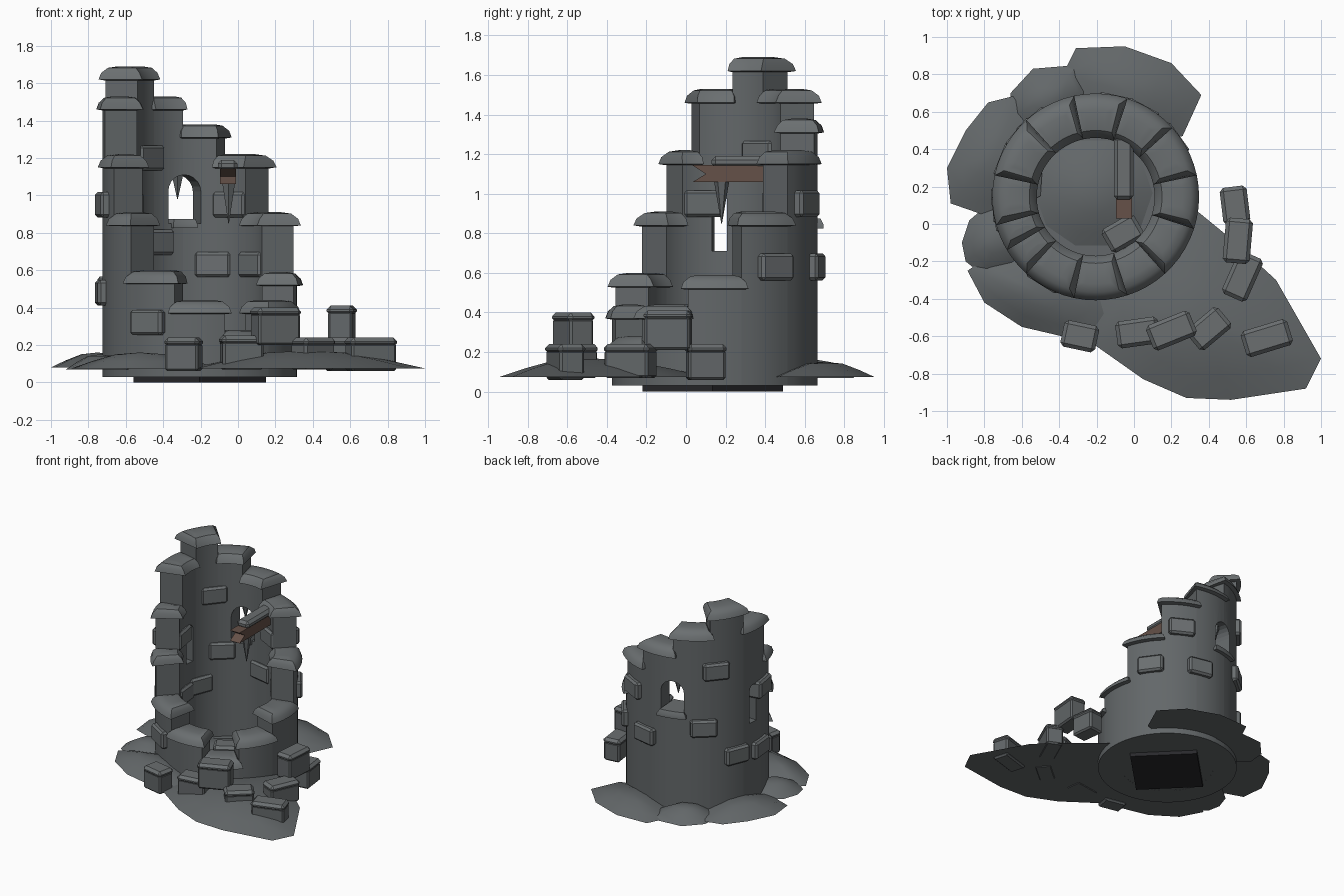
import bpy, bmesh, math
from mathutils import Matrix, Vector

if "Cube" in bpy.data.objects:
    bpy.data.objects.remove(bpy.data.objects["Cube"])

CX, CY = -0.205, 0.145
R_IN, R_OUT = 0.345, 0.52


def mat(name, c):
    m = bpy.data.materials.new(name)
    m.diffuse_color = (*c, 1)
    m.use_nodes = True
    m.node_tree.nodes["Principled BSDF"].inputs["Base Color"].default_value = m.diffuse_color
    return m


STONE = mat("wall stone", (0.125, 0.137, 0.142))
TRIM = mat("trim stone", (0.145, 0.158, 0.163))
WOOD = mat("old wood", (0.13, 0.082, 0.065))
DARK = mat("dark footing", (0.022, 0.022, 0.025))


def finish(bm, name, m, smooth=True):
    bmesh.ops.recalc_face_normals(bm, faces=bm.faces)
    me = bpy.data.meshes.new(name)
    bm.to_mesh(me)
    bm.free()
    ob = bpy.data.objects.new(name, me)
    bpy.context.collection.objects.link(ob)
    me.materials.append(m)
    bpy.ops.object.select_all(action='DESELECT')
    ob.select_set(True)
    bpy.context.view_layer.objects.active = ob
    if smooth:
        bpy.ops.object.shade_smooth_by_angle(angle=math.radians(35))
    return ob


def loft(bm, rings):
    """Closed rings of points, bridged and capped at both ends."""
    vs = [[bm.verts.new(p) for p in r] for r in rings]
    n = len(vs[0])
    for a, b in zip(vs, vs[1:]):
        for i in range(n):
            j = (i + 1) % n
            bm.faces.new((a[i], a[j], b[j], b[i]))
    return vs


def sector(name, layers, m, steps=6):
    """Curved block around the tower; layers are (r_in, r_out, a0, a1, z)."""
    bm = bmesh.new()
    rings = []
    for ri, ro, a0, a1, z in layers:
        angs = [math.radians(a0 + (a1 - a0) * i / steps) for i in range(steps + 1)]
        pts = [(ro, a) for a in angs] + [(ri, a) for a in reversed(angs)]
        rings.append([(CX + r * math.cos(a), CY + r * math.sin(a), z) for r, a in pts])
    vs = loft(bm, rings)
    n = len(vs[0])
    for ring in (vs[0], vs[-1]):
        for i in range(steps):
            bm.faces.new((ring[i], ring[i + 1], ring[n - 2 - i], ring[n - 1 - i]))
    return finish(bm, name, m)


def block(name, size, loc, rot, m, bevel=0.015, tilt=0):
    bm = bmesh.new()
    bmesh.ops.create_cube(bm, size=1)
    bmesh.ops.scale(bm, vec=size, verts=bm.verts)
    if bevel:
        bmesh.ops.bevel(bm, geom=bm.edges[:], offset=bevel, segments=1, affect='EDGES')
    bm.transform(Matrix.Translation(loc) @ Matrix.Rotation(math.radians(rot), 4, 'Z')
                 @ Matrix.Rotation(math.radians(tilt), 4, 'X'))
    return finish(bm, name, m, False)


def on_wall(angle, r, z):
    a = math.radians(angle)
    return Vector((CX + r * math.cos(a), CY + r * math.sin(a), z))


def arch_cutter(angle, width, z0, z1):
    """Arched prism pointing outwards through the wall."""
    h = width / 2
    prof = [(-h, z0), (h, z0)]
    prof += [(h * math.cos(t * math.pi / 10), z1 - h + h * math.sin(t * math.pi / 10)) for t in range(11)]
    bm = bmesh.new()
    vs = loft(bm, [[(x, y, z) for y, z in prof] for x in (0.25, 0.65)])
    bm.faces.new(vs[0])
    bm.faces.new(vs[1])
    bm.transform(Matrix.Translation((CX, CY, 0)) @ Matrix.Rotation(math.radians(angle), 4, 'Z'))
    ob = finish(bm, "window_cutter", STONE, False)
    ob.hide_render = True
    return ob


# Broken wall: (start angle, end angle, top height)
SEGS = [(75, 105, 1.38), (105, 135, 1.53), (135, 165, 1.69), (165, 193, 1.53), (193, 208, 1.22),
        (208, 225, 0.91), (225, 255, 0.60), (255, 285, 0.44), (285, 315, 0.28), (315, 345, 0.44),
        (-15, 15, 0.59), (15, 45, 0.91), (45, 75, 1.22)]
cutters = [arch_cutter(104, 0.18, 0.85, 1.11), arch_cutter(176, 0.075, 0.71, 1.01)]
for a0, a1, top in SEGS:
    w = sector("wall_section", [(R_IN, R_OUT, a0, a1, 0.03), (R_IN, R_OUT, a0, a1, top - 0.06)], STONE)
    for c, ang in zip(cutters, (104, 176)):
        if a0 - 13 < ang < a1 + 13:
            md = w.modifiers.new("window", 'BOOLEAN')
            md.object, md.operation, md.solver = c, 'DIFFERENCE', 'EXACT'
            bpy.context.view_layer.objects.active = w
            bpy.ops.object.modifier_apply(modifier=md.name)
    sector("cap_stone", [(0.345, 0.525, a0 - 1, a1 + 1, top - 0.075),
                         (0.315, 0.553, a0 - 3, a1 + 3, top - 0.07),
                         (0.33, 0.54, a0 - 2, a1 + 2, top - 0.035),
                         (0.355, 0.51, a0 + 1, a1 - 1, top - 0.008),
                         (0.40, 0.465, a0 + 5, a1 - 5, top)], TRIM)
for c in cutters:
    bpy.data.objects.remove(c)

# Window sill
sector("window_sill", [(0.32, 0.55, 92, 116, 0.825), (0.32, 0.55, 92, 116, 0.845),
                       (0.335, 0.535, 94, 114, 0.875)], TRIM)

# Footing, floor and inner rubble dome
bm = bmesh.new()
bmesh.ops.create_cone(bm, cap_ends=True, segments=4, radius1=0.355, radius2=0.355, depth=0.03,
                      matrix=Matrix.Translation((CX, CY - 0.01, 0.015)))
finish(bm, "footing", DARK, False)
bm = bmesh.new()
bmesh.ops.create_cone(bm, cap_ends=True, segments=48, radius1=0.515, radius2=0.515, depth=0.03,
                      matrix=Matrix.Translation((CX, CY, 0.046)))
finish(bm, "floor", STONE)


def mound(name, outline, base, peak, m=STONE):
    n = len(outline)
    cx = sum(p[0] for p in outline) / n
    cy = sum(p[1] for p in outline) / n
    bm = bmesh.new()
    rings = []
    for k, h in ((1, 0), (0.7, 0.45), (0.35, 0.88)):
        rings.append([(cx + (x - cx) * k, cy + (y - cy) * k, base + (peak - base) * h) for x, y in outline])
    vs = loft(bm, rings)
    bm.faces.new(vs[0])
    tip = bm.verts.new((cx, cy, peak))
    for i in range(n):
        bm.faces.new((vs[-1][i], vs[-1][(i + 1) % n], tip))
    return finish(bm, name, m)


mound("inner_rubble", [(CX - 0.01 + 0.33 * math.cos(i * math.pi / 5), CY + 0.02 + 0.31 * math.sin(i * math.pi / 5))
                       for i in range(10)], 0.055, 0.14)

# Earth and rubble mounds around the base
mound("front_mound", [(0.3, 0.1), (0.52, -0.08), (0.76, -0.3), (1.0, -0.72), (0.92, -0.88), (0.52, -0.94),
                      (0.28, -0.93), (0.05, -0.83), (-0.22, -0.64), (-0.25, -0.35), (0.05, -0.1)], 0.075, 0.17)
mound("back_mound", [(-0.31, 0.94), (-0.05, 0.95), (0.2, 0.86), (0.36, 0.69), (0.26, 0.47), (0, 0.4),
                     (-0.25, 0.55), (-0.38, 0.8)], 0.075, 0.15)
mound("back_left_mound", [(-0.66, 0.7), (-0.54, 0.83), (-0.3, 0.85), (-0.22, 0.72), (-0.3, 0.55),
                          (-0.55, 0.45), (-0.67, 0.57)], 0.07, 0.16)
mound("left_mound", [(-1.0, 0.3), (-0.98, 0.11), (-0.75, 0.03), (-0.5, 0.15), (-0.48, 0.45),
                     (-0.62, 0.69), (-0.78, 0.65), (-0.9, 0.5)], 0.08, 0.16)
mound("lower_left_mound", [(-0.92, -0.1), (-0.88, 0.02), (-0.75, 0.13), (-0.55, 0.08), (-0.5, -0.12),
                           (-0.62, -0.25), (-0.8, -0.28), (-0.9, -0.2)], 0.07, 0.15)
mound("front_left_mound", [(-0.89, -0.25), (-0.8, -0.42), (-0.6, -0.55), (-0.3, -0.62), (-0.1, -0.5),
                           (-0.2, -0.25), (-0.5, -0.1), (-0.82, -0.2)], 0.075, 0.16)

# Bonded stones standing proud of the wall: (angle, height)
for a, z in [(140, 1.2), (130, 0.75), (158, 0.5), (62, 0.95), (190, 0.95), (36, 0.63),
             (78, 0.63), (238, 0.32), (185, 0.48)]:
    block("wall_block", (0.235, 0.2, 0.135), on_wall(a, 0.437, z), a, TRIM)

# Fallen blocks, each with a worn top: (x, y, length, turn, bottom, top)
for x, y, l, rot, z0, z1 in [(-0.29, -0.6, 0.19, -12, 0.06, 0.24), (0.02, -0.58, 0.23, 8, 0.07, 0.25),
                             (0.2, -0.57, 0.25, 22, 0.2, 0.4), (0.4, -0.56, 0.22, 40, 0.07, 0.24),
                             (0.71, -0.61, 0.26, 17, 0.06, 0.24), (0.58, -0.28, 0.25, 66, 0.07, 0.24),
                             (0.555, -0.09, 0.24, 85, 0.21, 0.41), (0.54, 0.1, 0.2, 97, 0.06, 0.24),
                             (-0.06, -0.05, 0.2, 30, 0.06, 0.28)]:
    h = z1 - z0
    block("fallen_block", (l - 0.01, 0.13, h - 0.03), (x, y, z0 + (h - 0.03) / 2), rot, STONE, 0.012)
    block("fallen_block_top", (l, 0.145, 0.05), (x, y, z1 - 0.025), rot, TRIM, 0.02)

# Broken floor beam with a splintered end, and the stone lying on it
bm = bmesh.new()
side = [(0.48, 1.06), (0.48, 1.14), (0.03, 1.145), (0.1, 1.10), (0.035, 1.06)]
vs = loft(bm, [[(x, y, z) for y, z in side] for x in (-0.095, -0.01)])
bm.faces.new(vs[0])
bm.faces.new(vs[1])
finish(bm, "broken_beam", WOOD, False)
block("beam_stone", (0.105, 0.34, 0.06), (-0.055, 0.3, 1.16), 0, TRIM, 0.02)

# Hanging spikes
for p, r, d in [((-0.05, 0.18, 1.1), 0.045, 0.25), (on_wall(106, 0.43, 1.11), 0.035, 0.13)]:
    bm = bmesh.new()
    bmesh.ops.create_cone(bm, cap_ends=True, segments=6, radius1=0.002, radius2=r, depth=d,
                          matrix=Matrix.Translation(Vector(p) - Vector((0, 0, d / 2))))
    finish(bm, "hanging_spike", STONE, False)
